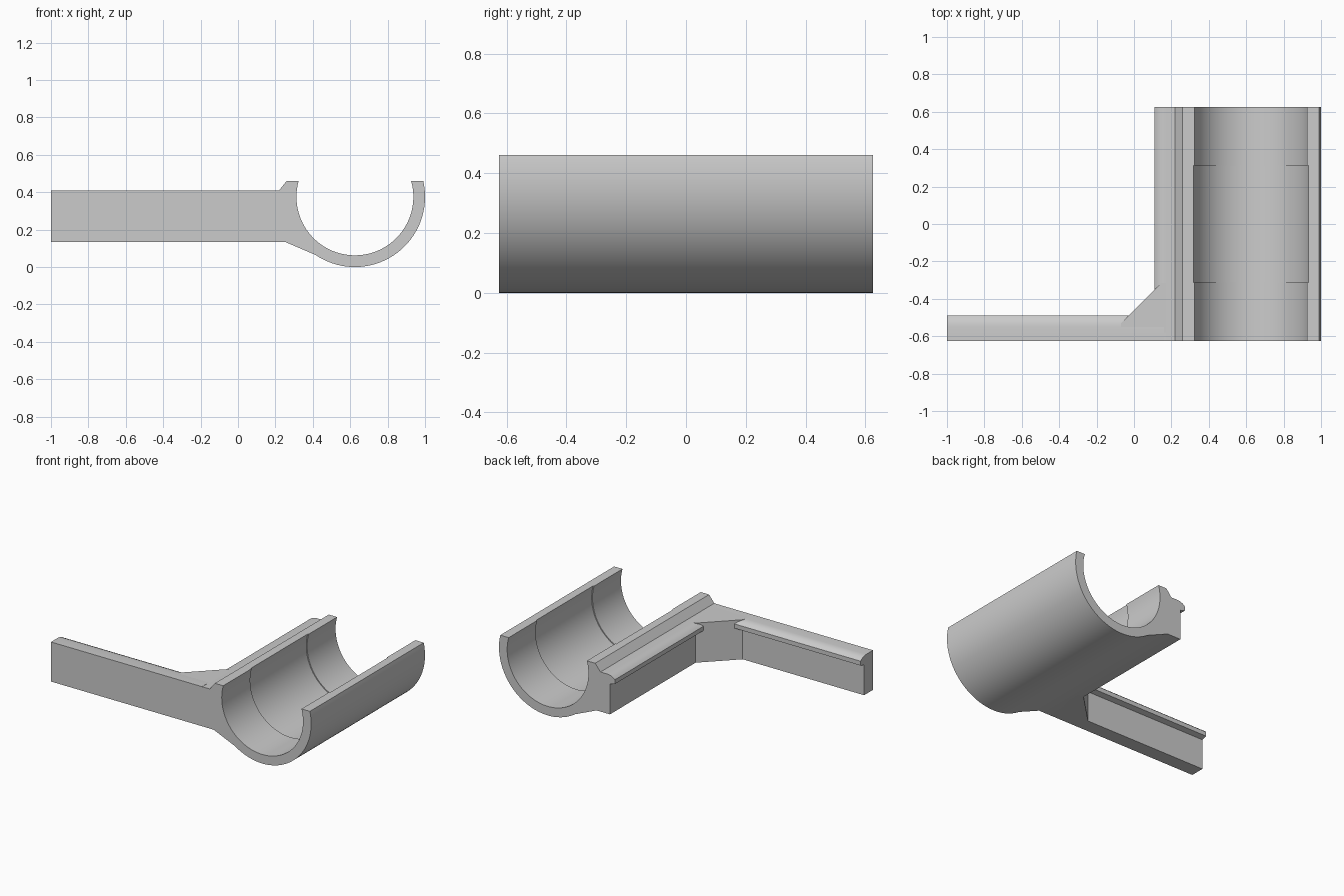
import bpy, bmesh, math
from mathutils import Vector

cube = bpy.data.objects.get("Cube")
if cube:
    bpy.data.objects.remove(cube, do_unlink=True)

grey = bpy.data.materials.new("plain grey")
grey.use_nodes = True
color = (0.6, 0.6, 0.6, 1)
grey.diffuse_color = color
grey.node_tree.nodes["Principled BSDF"].inputs["Base Color"].default_value = color

HALF = 0.625             # half length of the cradle
CX, CZ = 0.625, 0.375    # cradle axis
OUTER, BORE, RELIEF = 0.375, 0.3125, 0.319
TOP, DECK, BASE = 0.46, 0.41, 0.135


def loft(name, sections):
    """Join matching closed sections into a capped solid."""
    bm = bmesh.new()
    rings = [[bm.verts.new(p) for p in s] for s in sections]
    n = len(rings[0])
    for a, b in zip(rings, rings[1:]):
        for i in range(n):
            j = (i + 1) % n
            bm.faces.new((a[i], a[j], b[j], b[i]))
    bm.faces.new(rings[0])
    bm.faces.new(rings[-1][::-1])
    bmesh.ops.remove_doubles(bm, verts=bm.verts, dist=1e-5)
    bmesh.ops.recalc_face_normals(bm, faces=bm.faces)
    mesh = bpy.data.meshes.new(name)
    bm.to_mesh(mesh)
    bm.free()
    mesh.materials.append(grey)
    obj = bpy.data.objects.new(name, mesh)
    bpy.context.collection.objects.link(obj)
    bpy.ops.object.select_all(action='DESELECT')
    obj.select_set(True)
    bpy.context.view_layer.objects.active = obj
    bpy.ops.object.shade_smooth_by_angle(angle=math.radians(30))
    return obj


def arc(radius, start, end, steps):
    return [(CX + radius * math.cos(start + (end - start) * i / steps),
             CZ + radius * math.sin(start + (end - start) * i / steps))
            for i in range(steps + 1)]


def lip(edge, side):
    """Rounded overhang with the wall below it, from the deck down."""
    return [(edge + side * d, z) for d, z in
            ((0.06, DECK), (0.035, 0.407), (0.015, 0.398), (0, 0.385),
             (0, 0.355), (0.037, 0.345), (0.037, BASE))]


# Cradle with a side rail; the bore is relieved over its middle half
def cradle_profile(bore):
    rise = math.asin((TOP - CZ) / bore)
    outer_rise = math.asin((TOP - CZ) / OUTER)
    join = math.atan2(0.07 - CZ, 0.42 - CX)
    inside = arc(bore, math.pi - rise, 2 * math.pi + rise, 64)
    outside = arc(OUTER, outer_rise, join, 56)
    rail = [(0.25, BASE)] + lip(0.11, 1)[::-1] + [(0.22, DECK), (0.26, TOP)]
    return inside + outside + rail


stations = ((-HALF, BORE), (-HALF / 2, BORE), (-HALF / 2, RELIEF),
            (HALF / 2, RELIEF), (HALF / 2, BORE), (HALF, BORE))
loft("cradle", [[Vector((x, y, z)) for x, z in cradle_profile(r)]
                for y, r in stations])

# Long arm along the front, with the same lip on its back edge
arm = [(-HALF, BASE), (-HALF, DECK)] + lip(-0.49, -1)
loft("arm", [[Vector((x, y, z)) for y, z in arm] for x in (-1, 0.16)])

# Diagonal gusset in the inner corner
corner = ((-0.07, -0.53), (0.147, -0.315), (0.19, -0.315),
          (0.19, -0.58), (-0.07, -0.58))
loft("gusset", [[Vector((x, y, z)) for x, y in corner] for z in (BASE, DECK)])
